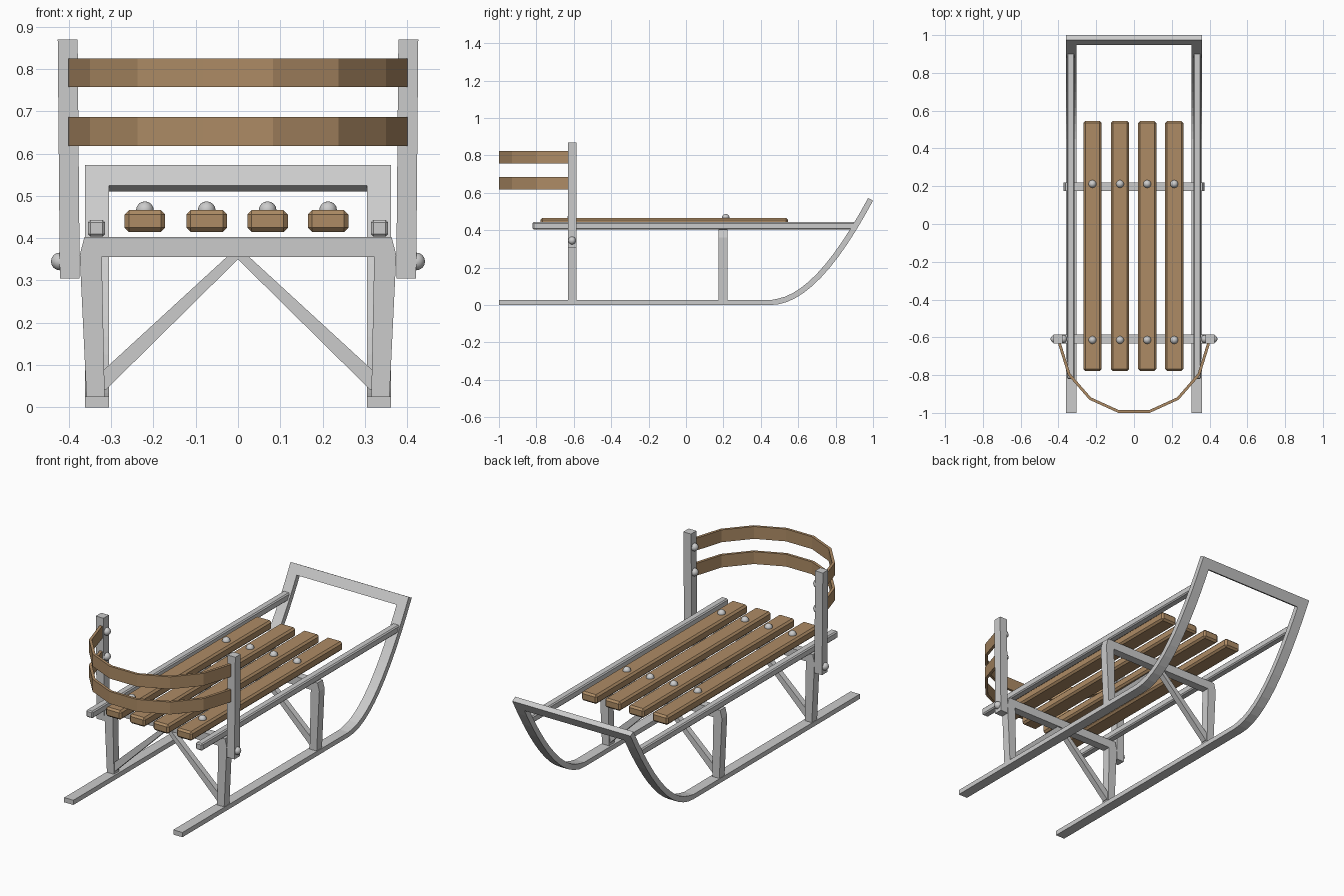
import bpy, bmesh
from math import hypot
from mathutils import Vector

if "Cube" in bpy.data.objects:
    bpy.data.objects.remove(bpy.data.objects["Cube"])

wood = bpy.data.materials.new("wood")
wood.diffuse_color = (0.42, 0.26, 0.13, 1)
wood.use_nodes = True
wood.node_tree.nodes["Principled BSDF"].inputs["Base Color"].default_value = wood.diffuse_color


def finish(name, bm, mat=None, bevel=0):
    bmesh.ops.recalc_face_normals(bm, faces=bm.faces)
    me = bpy.data.meshes.new(name)
    bm.to_mesh(me)
    bm.free()
    ob = bpy.data.objects.new(name, me)
    bpy.context.collection.objects.link(ob)
    if mat:
        me.materials.append(mat)
    if bevel:
        m = ob.modifiers.new("bevel", 'BEVEL')
        m.width, m.segments = bevel, 1
    return ob


def loft(bm, rings):
    # closed tube through rings of four corners
    vs = [[bm.verts.new(p) for p in r] for r in rings]
    for a, b in zip(vs, vs[1:]):
        for i in range(4):
            bm.faces.new((a[i], a[(i + 1) % 4], b[(i + 1) % 4], b[i]))
    bm.faces.new(vs[0])
    bm.faces.new(vs[-1])


def box(name, x, y, z, mat=None, bevel=0):
    bm = bmesh.new()
    loft(bm, [[(x[0], b, z[0]), (x[1], b, z[0]), (x[1], b, z[1]), (x[0], b, z[1])] for b in y])
    return finish(name, bm, mat, bevel)


def prism(name, pts, y0, y1):
    # xz outline extruded along y
    bm = bmesh.new()
    f = bm.faces.new([bm.verts.new((x, y0, z)) for x, z in pts])
    r = bmesh.ops.extrude_face_region(bm, geom=[f])
    bmesh.ops.translate(bm, vec=(0, y1 - y0, 0),
                        verts=[v for v in r['geom'] if isinstance(v, bmesh.types.BMVert)])
    return finish(name, bm)


def bolt(name, x, y, z):
    bm = bmesh.new()
    bmesh.ops.create_uvsphere(bm, u_segments=12, v_segments=8, radius=0.021)
    bmesh.ops.translate(bm, vec=(x, y, z), verts=bm.verts)
    ob = finish(name, bm)
    for p in ob.data.polygons:
        p.use_smooth = True
    return ob


# runner profile: flat, then a curve rising at the back
P = [Vector(p) for p in ((0.45, 0), (0.63, 0), (0.81, 0.205), (1.0, 0.558))]
outer = [Vector((-1, 0))]
for i in range(13):
    t = i / 12
    outer.append((1-t)**3*P[0] + 3*t*(1-t)**2*P[1] + 3*t*t*(1-t)*P[2] + t**3*P[3])
inner = []
for i, p in enumerate(outer):
    d = (outer[min(i + 1, 13)] - outer[max(i - 1, 0)]).normalized()
    if i < 2:
        d = Vector((1, 0))
    inner.append(p + Vector((-d.y, d.x)) * (0.026 + 0.004 * (i > 1)))
for s in (-1, 1):
    bm = bmesh.new()
    loft(bm, [[(s*0.305, *a), (s*0.361, *a), (s*0.361, *b), (s*0.305, *b)]
              for a, b in zip(outer, inner)])
    finish("runner", bm)

# handle bar joining the runner tips
d = (outer[-1] - outer[-2]).normalized() * 0.055
a, b = outer[-1], inner[-1]
bm = bmesh.new()
loft(bm, [[(x, *(a - d)), (x, *a), (x, *b), (x, *(b - d))] for x in (-0.306, 0.306)])
finish("handle_bar", bm)

# side rails
for s in (-1, 1):
    box("side_rail", sorted((s*0.314, s*0.355)), (-0.82, 0.905), (0.404, 0.443), None, 0.006)

# trestle frames with inverted V braces
for yc in (-0.609, 0.198):
    half = [(0, 0.403), (0.363, 0.403), (0.374, 0.36), (0.358, 0.025), (0.315, 0.025), (0.322, 0.355)]
    prism("trestle", half[1:] + [(-x, z) for x, z in reversed(half[1:])], yc - 0.023, yc + 0.023)
    for s in (-1, 1):
        prism("brace", [(s*0.318, 0.088), (s*0.024, 0.358), (0, 0.358), (0, 0.35), (s*0.312, 0.042),
                        (s*0.318, 0.042)], yc - 0.016, yc + 0.016)

# seat slats and their bolts
for x in (-0.22, -0.074, 0.07, 0.213):
    box("seat_slat", (x - 0.048, x + 0.048), (-0.778, 0.545), (0.415, 0.466), wood, 0.01)
    for y in (-0.614, 0.212):
        bolt("seat_bolt", x, y, 0.466)

# backrest posts, slightly splayed, with bolts
for s in (-1, 1):
    bm = bmesh.new()
    loft(bm, [[(s*(x + k), y, z) for k, y in ((0, -0.632), (0.047, -0.632), (0.047, -0.585), (0, -0.585))]
              for x, z in ((0.374, 0.305), (0.379, 0.87))])
    finish("back_post", bm)
    bolt("post_bolt", s*0.421, -0.609, 0.345)
    for z in (0.652, 0.79):
        bolt("band_bolt", s*0.375, -0.609, z)

# curved backrest bands
right = [(0.083, -1.0), (0.237, -0.93), (0.35, -0.80), (0.40, -0.64), (0.402, -0.605)]
path = [Vector((-x, y)) for x, y in reversed(right)] + [Vector(p) for p in right]
for z0, z1 in ((0.618, 0.686), (0.757, 0.825)):
    bm = bmesh.new()
    rings = []
    for i, p in enumerate(path):
        t = (path[min(i + 1, len(path) - 1)] - path[max(i - 1, 0)]).normalized()
        q = p + Vector((-t.y, t.x)) * 0.015
        rings.append([(*p, z0), (*q, z0), (*q, z1), (*p, z1)])
    loft(bm, rings)
    finish("back_band", bm, wood)
